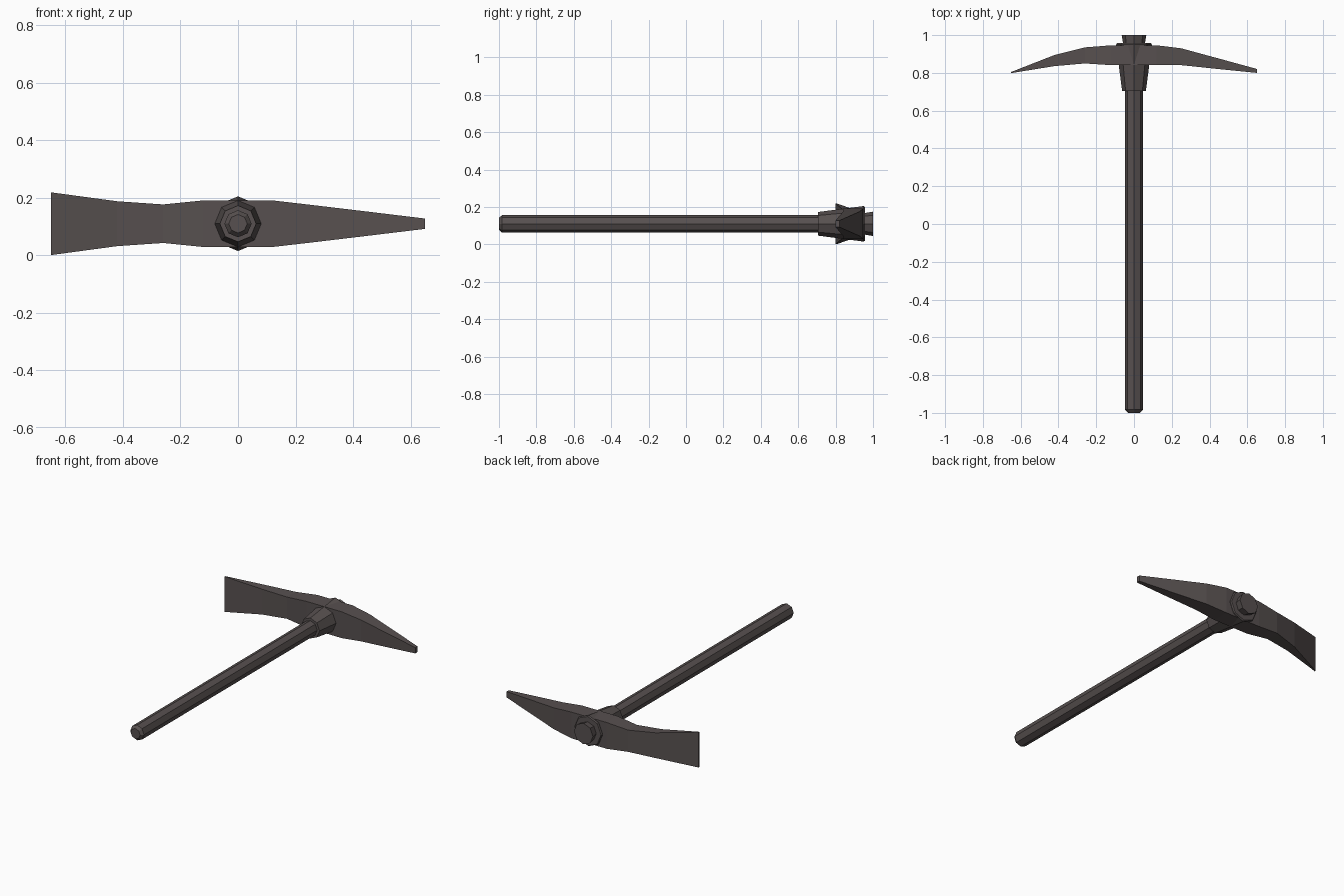
import bpy, bmesh, math

if "Cube" in bpy.data.objects:
    bpy.data.objects.remove(bpy.data.objects["Cube"])

ZC = 0.11  # height of the handle axis

mat = bpy.data.materials.new("dark iron brown")
mat.diffuse_color = (0.095, 0.08, 0.079, 1)
mat.use_nodes = True
mat.node_tree.nodes["Principled BSDF"].inputs["Base Color"].default_value = mat.diffuse_color


def loft(name, rings):
    """Skin a closed solid through rings of equal point count."""
    bm = bmesh.new()
    vs = [[bm.verts.new(p) for p in r] for r in rings]
    n = len(vs[0])
    for a, b in zip(vs, vs[1:]):
        for i in range(n):
            j = (i + 1) % n
            bm.faces.new((a[i], a[j], b[j], b[i]))
    bm.faces.new(vs[0])
    bm.faces.new(vs[-1])
    bmesh.ops.recalc_face_normals(bm, faces=bm.faces[:])
    me = bpy.data.meshes.new(name)
    bm.to_mesh(me)
    bm.free()
    me.materials.append(mat)
    ob = bpy.data.objects.new(name, me)
    bpy.context.collection.objects.link(ob)
    return ob


def octagon(y, r):
    return [(r * math.cos(k * math.pi / 4), y, ZC + r * math.sin(k * math.pi / 4))
            for k in range(8)]


def turned(name, profile):
    return loft(name, [octagon(y, r) for y, r in profile])


# Octagonal handle with a chamfered butt
turned("handle", [(-1, 0.032), (-0.983, 0.047), (0.75, 0.047)])

# Flared socket through the head
turned("socket", [(0.705, 0.063), (0.95, 0.095), (0.957, 0.09)])

# End of the handle, wedged out beyond the socket
turned("end_cap", [(0.94, 0.055), (1.0, 0.065)])

# Head: adze blade on the left, pick on the right (x, y low, y high, half height)
sections = [
    (-0.65, 0.799, 0.805, 0.109),
    (-0.42, 0.836, 0.895, 0.078),
    (-0.26, 0.850, 0.935, 0.067),
    (-0.12, 0.841, 0.946, 0.081),
    (0.12, 0.841, 0.946, 0.081),
    (0.25, 0.841, 0.930, 0.066),
    (0.46, 0.819, 0.873, 0.041),
    (0.65, 0.800, 0.821, 0.018),
]
loft("pick_head", [[(x, a, ZC - h), (x, b, ZC - h), (x, b, ZC + h), (x, a, ZC + h)]
                   for x, a, b, h in sections])
